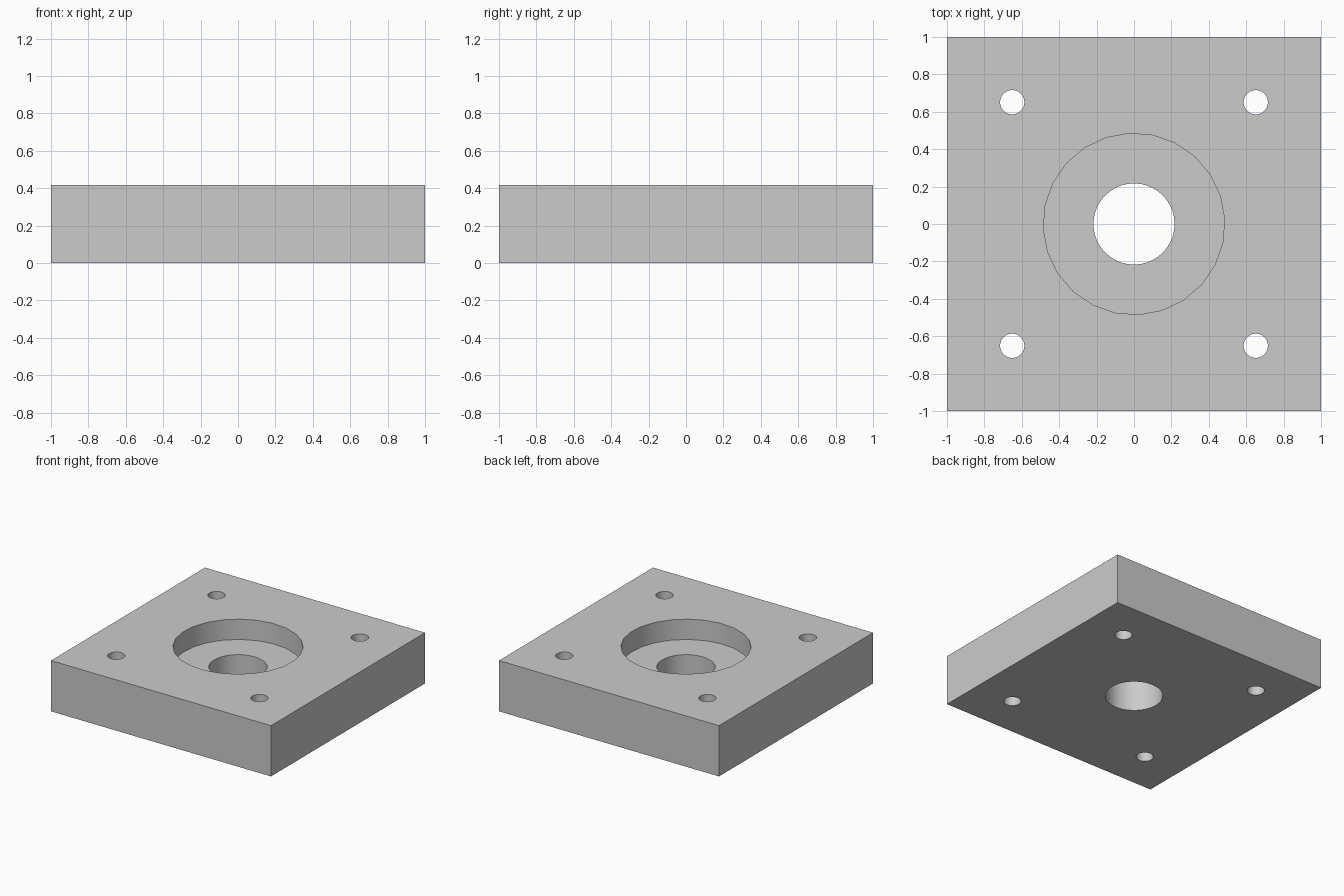
import bpy
import math

old = bpy.data.objects.get("Cube")
if old:
    bpy.data.objects.remove(old, do_unlink=True)

HEIGHT = 0.417
FLOOR = 0.25      # floor of the round recess
HOLE_POS = 0.651

# Single plain grey
grey = bpy.data.materials.new("light grey")
grey.use_nodes = True
colour = (0.6, 0.6, 0.6, 1)
grey.diffuse_color = colour
grey.node_tree.nodes["Principled BSDF"].inputs["Base Color"].default_value = colour

# Square block
bpy.ops.mesh.primitive_cube_add(size=1, location=(0, 0, HEIGHT / 2))
plate = bpy.context.object
plate.name = "mounting_plate"
plate.scale = (2, 2, HEIGHT)
bpy.ops.object.transform_apply(location=True, scale=True)
plate.data.materials.append(grey)


def drill(name, x, y, radius, bottom, sides, turn=0):
    """Cut a round hole from above the plate down to the given height."""
    top = HEIGHT + 0.1
    bpy.ops.mesh.primitive_cylinder_add(
        vertices=sides, radius=radius, depth=top - bottom,
        location=(x, y, (top + bottom) / 2), rotation=(0, 0, turn))
    cutter = bpy.context.object
    cutter.name = name
    cutter.hide_render = True
    cutter.data.materials.append(grey)
    cut = plate.modifiers.new(name, "BOOLEAN")
    cut.operation = "DIFFERENCE"
    cut.solver = "EXACT"
    cut.object = cutter
    bpy.context.view_layer.objects.active = plate
    bpy.ops.object.modifier_apply(modifier=cut.name)
    bpy.data.objects.remove(cutter, do_unlink=True)


# Wide recess, then the bore through its floor
drill("recess_cutter", 0, 0, 0.485, FLOOR, 24, math.radians(3))
drill("bore_cutter", 0, 0, 0.217, -0.1, 40)

# Four corner bolt holes
for sx in (-1, 1):
    for sy in (-1, 1):
        drill("bolt_hole_cutter", sx * HOLE_POS, sy * HOLE_POS, 0.065, -0.1, 32)

# Smooth round walls, crisp rims
bpy.ops.object.select_all(action="DESELECT")
plate.select_set(True)
bpy.context.view_layer.objects.active = plate
bpy.ops.object.shade_smooth_by_angle(angle=math.radians(30))
